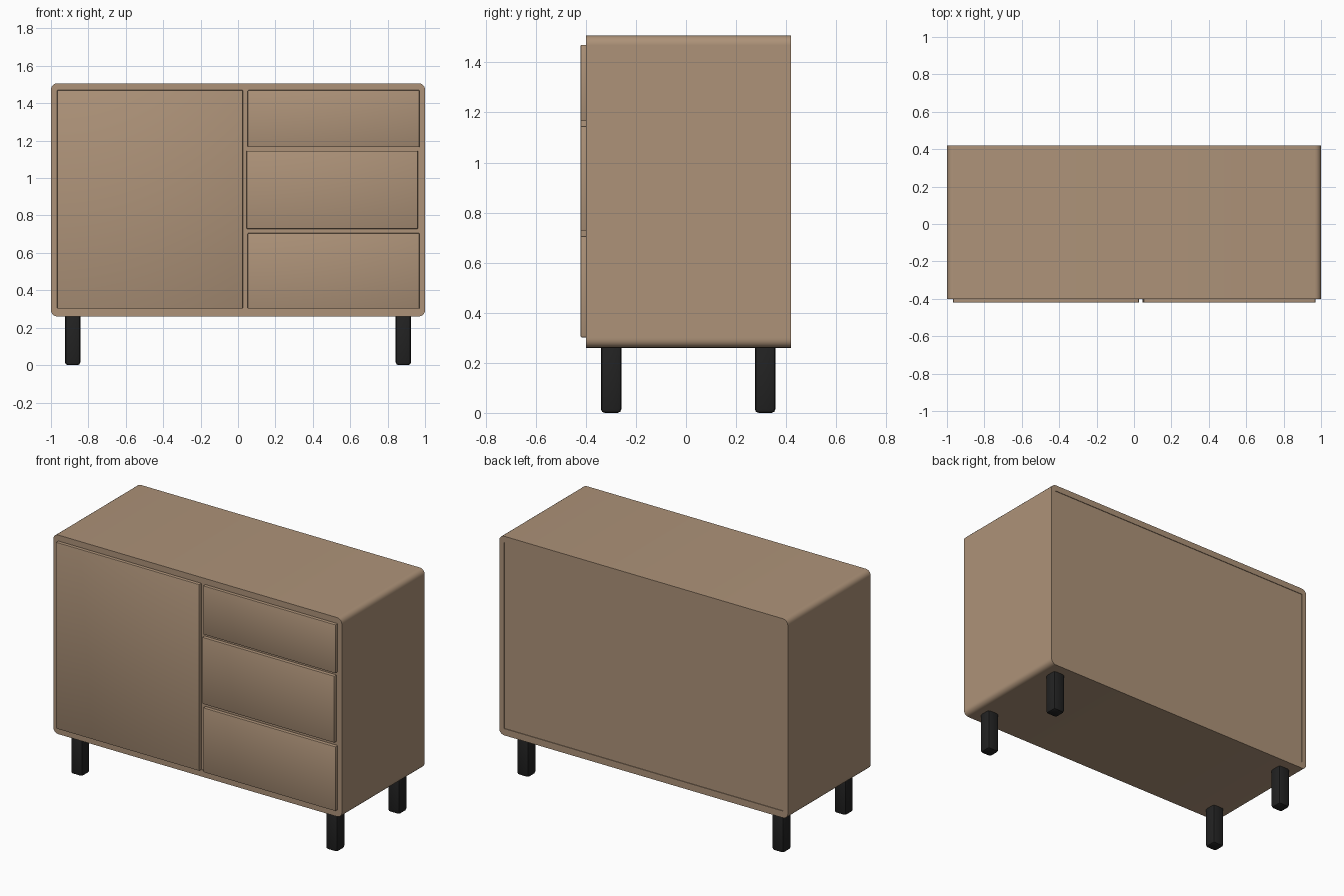
import bpy, bmesh

cube = bpy.data.objects.get("Cube")
if cube:
    bpy.data.objects.remove(cube, do_unlink=True)


def make_material(name, rgb, roughness):
    mat = bpy.data.materials.new(name)
    mat.use_nodes = True
    mat.diffuse_color = (*rgb, 1)
    shader = mat.node_tree.nodes["Principled BSDF"]
    shader.inputs["Base Color"].default_value = (*rgb, 1)
    shader.inputs["Roughness"].default_value = roughness
    return mat


wood = make_material("warm brown wood", (0.42, 0.29, 0.19), 0.6)
black = make_material("matte black", (0.016, 0.016, 0.016), 0.6)


def box(name, x, y, z, mat, radius=0, segments=2, pick=None):
    """Box between (min, max) ranges; rounds the edges accepted by pick(a, b)."""
    bm = bmesh.new()
    bmesh.ops.create_cube(bm, size=1)
    for v in bm.verts:
        for axis, (low, high) in enumerate((x, y, z)):
            v.co[axis] = high if v.co[axis] > 0 else low
    if radius:
        edges = [e for e in bm.edges
                 if pick is None or pick(e.verts[0].co, e.verts[1].co)]
        bmesh.ops.bevel(bm, geom=edges, offset=radius, segments=segments,
                        profile=0.5, affect='EDGES')
    mesh = bpy.data.meshes.new(name)
    bm.to_mesh(mesh)
    bm.free()
    mesh.materials.append(mat)
    obj = bpy.data.objects.new(name, mesh)
    bpy.context.collection.objects.link(obj)
    bpy.ops.object.select_all(action='DESELECT')
    obj.select_set(True)
    bpy.context.view_layer.objects.active = obj
    bpy.ops.object.shade_smooth_by_angle(angle=0.7)
    return obj


FRONT, BACK = -0.4, 0.42
BOTTOM, TOP = 0.26, 1.507
FLOOR, CEILING = 0.302, 1.468
INNER = 0.967


def outer_rim(level):
    """Picks the edges running front to back at one height."""
    return lambda a, b: (abs(a.y - b.y) > 0.1 and
                         abs(a.z - level) < 0.001 and abs(b.z - level) < 0.001)


# Carcass: rounded top and bottom slabs, side panels, back and interior
box("top_panel", (-1, 1), (FRONT, BACK), (CEILING, TOP), wood, 0.034, 5, outer_rim(TOP))
box("bottom_panel", (-1, 1), (FRONT, BACK), (BOTTOM, FLOOR), wood, 0.034, 5, outer_rim(BOTTOM))
for side, sign in (("left", 1), ("right", -1)):
    box(side + "_side_panel", sorted((sign, sign * INNER)), (FRONT, BACK),
        (FLOOR, CEILING), wood)
box("back_panel", (-INNER, INNER), (0.39, BACK - 0.004), (FLOOR, CEILING), wood)
box("inner_body", (-INNER, INNER), (FRONT + 0.005, 0.39), (FLOOR, CEILING), wood)

# Door and drawer fronts, slightly proud of the carcass
FACE = (-0.421, FRONT + 0.005)
box("door", (-0.967, 0.026), FACE, (0.302, 1.47), wood, 0.004)
drawers = (("top_drawer", 0.052, 0.97, 1.165, 1.47),
           ("middle_drawer", 0.046, 0.962, 0.728, 1.146),
           ("bottom_drawer", 0.052, 0.97, 0.302, 0.706))
for name, x0, x1, z0, z1 in drawers:
    box(name, (x0, x1), FACE, (z0, z1), wood, 0.004)

# Legs: square posts with softened edges
for depth, y in (("front", -0.299), ("back", 0.316)):
    for side, x in (("left", 0.884), ("right", -0.884)):
        box(f"{depth}_{side}_leg", (x - 0.041, x + 0.041), (y - 0.041, y + 0.041),
            (0, BOTTOM + 0.02), black, 0.015, 2)
